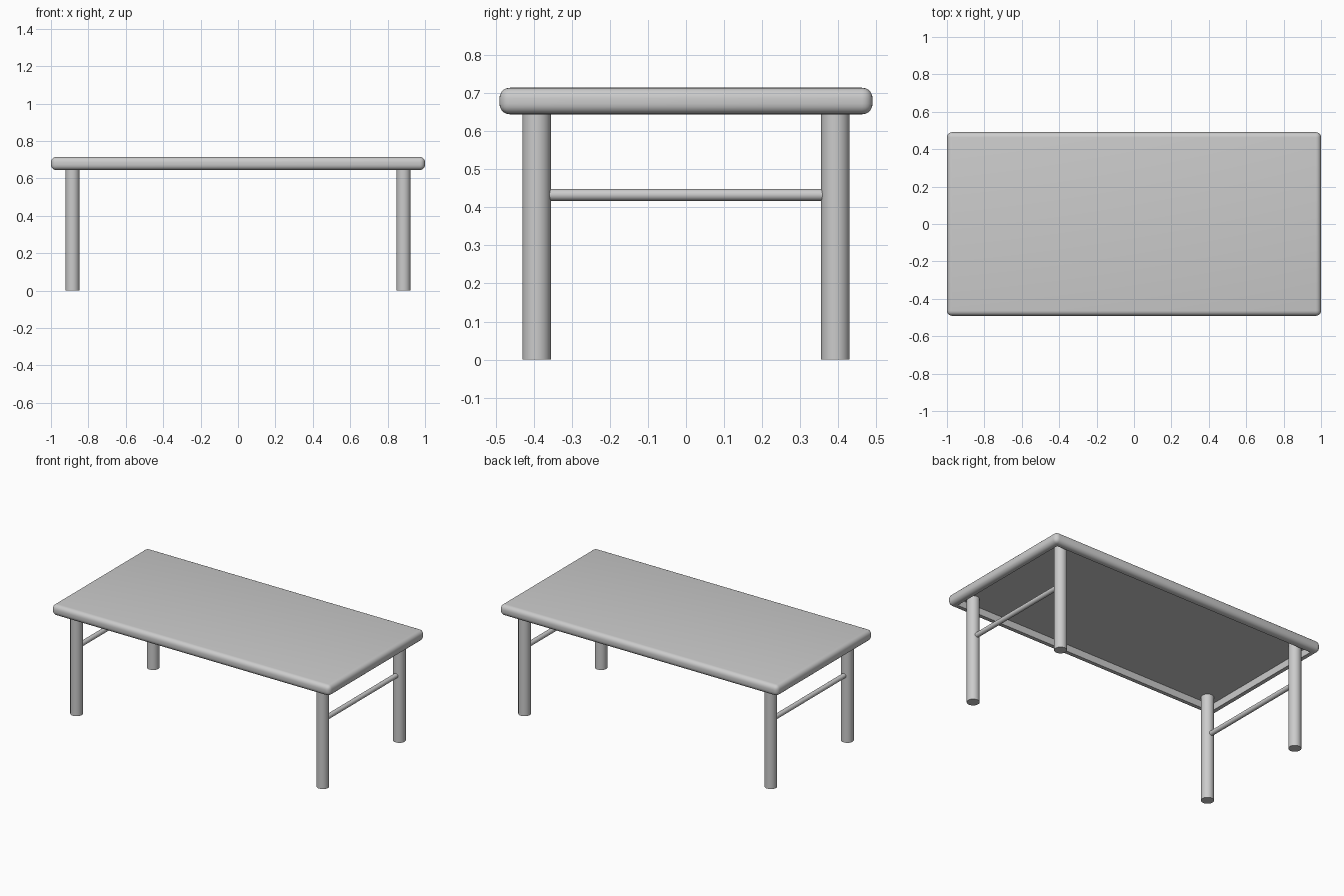
import bpy, bmesh, math

if "Cube" in bpy.data.objects:
    bpy.data.objects.remove(bpy.data.objects["Cube"])

W, D = 2.0, 0.982            # table top footprint
Z0, Z1 = 0.645, 0.715        # table top underside and surface
RIM, PANEL_Z = 0.05, 0.69    # rim width and ceiling of the hollow underside
LEG_X, LEG_Y, LEG_R = 0.885, 0.393, 0.0375


def smooth(obj):
    bpy.ops.object.select_all(action='DESELECT')
    obj.select_set(True)
    bpy.context.view_layer.objects.active = obj
    bpy.ops.object.shade_smooth_by_angle(angle=math.radians(35))


def rod(name, radius, length, loc, rot=(0, 0, 0), sides=32):
    bpy.ops.mesh.primitive_cylinder_add(vertices=sides, radius=radius,
                                        depth=length, location=loc, rotation=rot)
    obj = bpy.context.object
    obj.name = name
    smooth(obj)
    return obj


# Table top: rounded slab, hollowed out underneath
bm = bmesh.new()
bmesh.ops.create_cube(bm, size=1)
for v in bm.verts:
    v.co.x *= W
    v.co.y *= D
    v.co.z = Z1 if v.co.z > 0 else Z0
bmesh.ops.bevel(bm, geom=list(bm.edges), offset=0.028, segments=5,
                profile=0.5, affect='EDGES', clamp_overlap=True)
bm.normal_update()
under = min(bm.faces, key=lambda f: f.normal.z * f.calc_area())
bmesh.ops.inset_individual(bm, faces=[under], thickness=RIM - 0.028)
hollow = bmesh.ops.extrude_discrete_faces(bm, faces=[under])["faces"][0]
for v in hollow.verts:
    v.co.z = PANEL_Z
bmesh.ops.recalc_face_normals(bm, faces=bm.faces)
mesh = bpy.data.meshes.new("table_top")
bm.to_mesh(mesh)
bm.free()
top = bpy.data.objects.new("table_top", mesh)
bpy.context.collection.objects.link(top)
smooth(top)

# Legs reach up into the hollow; one rail joins each end pair
for sx, side in ((-1, "left"), (1, "right")):
    for sy, end in ((-1, "front"), (1, "back")):
        rod(f"{end}_{side}_leg", LEG_R, PANEL_Z, (sx * LEG_X, sy * LEG_Y, PANEL_Z / 2))
    rod(f"{side}_rail", 0.0155, 0.72, (sx * LEG_X, 0, 0.433),
        rot=(math.pi / 2, 0, 0), sides=24)
